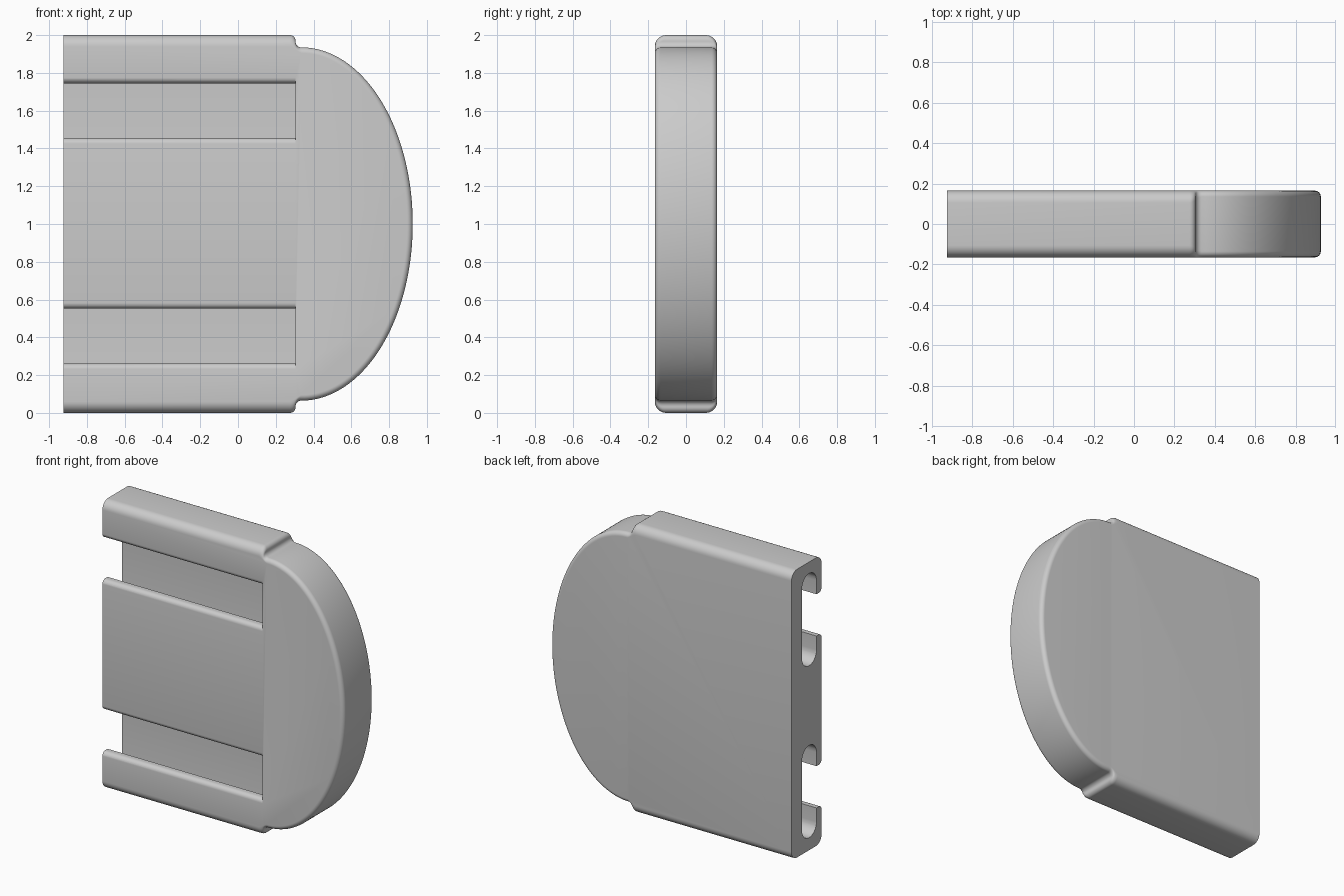
import bpy, bmesh
from math import sin, cos, pi, radians
from mathutils import Vector

cube = bpy.data.objects.get("Cube")
if cube:
    bpy.data.objects.remove(cube, do_unlink=True)

LEFT, STEP, TIP = -0.925, 0.305, 0.925   # x of open end, shoulder and nose
HALF = 0.165                             # half thickness
ROUND, NOSE_ROUND, FILLET = 0.06, 0.03, 0.03
NOSE_H = 0.935                           # half height of the nose

grey = bpy.data.materials.new("plain grey")
grey.use_nodes = True
colour = (0.6, 0.6, 0.6, 1)
grey.diffuse_color = colour
grey.node_tree.nodes["Principled BSDF"].inputs["Base Color"].default_value = colour


def make_object(name, bm):
    bmesh.ops.recalc_face_normals(bm, faces=bm.faces)
    mesh = bpy.data.meshes.new(name)
    bm.to_mesh(mesh)
    bm.free()
    mesh.materials.append(grey)
    obj = bpy.data.objects.new(name, mesh)
    bpy.context.collection.objects.link(obj)
    return obj


def loft(bm, rings):
    """Skin closed rings of equal length and cap both ends."""
    rows = [[bm.verts.new(p) for p in ring] for ring in rings]
    n = len(rows[0])
    for a, b in zip(rows, rows[1:]):
        for i in range(n):
            bm.faces.new((a[i], a[(i + 1) % n], b[(i + 1) % n], b[i]))
    bm.faces.new(rows[0])
    bm.faces.new(rows[-1])


# Upper outline: (outer point, inner point after edge rounding, rounding radius)
outline = [(Vector((LEFT, 1)), Vector((LEFT, 1 - ROUND)), ROUND)]
shoulder = []
for i in range(7):                       # convex shoulder corner
    a = pi / 2 * (1 - i / 6)
    shoulder.append(Vector((STEP - FILLET + FILLET * cos(a), 1 - FILLET + FILLET * sin(a))))
for i in range(7):                       # concave fillet into the nose
    a = pi + pi / 2 * i / 6
    shoulder.append(Vector((STEP + FILLET + FILLET * cos(a), NOSE_H + FILLET + FILLET * sin(a))))
start = Vector((STEP - FILLET, 1 - ROUND))
end = Vector((STEP + FILLET, NOSE_H - NOSE_ROUND))
for i, p in enumerate(shoulder):
    f = i / (len(shoulder) - 1)
    outline.append((p, start.lerp(end, f), ROUND + (NOSE_ROUND - ROUND) * f))

cx = STEP + FILLET                       # elliptical nose
ax = TIP - cx
for i in range(1, 49):
    a = pi / 2 * (1 - i / 48)
    p = Vector((cx + ax * cos(a), NOSE_H * sin(a)))
    normal = Vector((cos(a) / ax, sin(a) / NOSE_H)).normalized()
    outline.append((p, p - normal * NOSE_ROUND, NOSE_ROUND))


def mirrored(p):
    return Vector((p.x, -p.y))


outline += [(mirrored(p), mirrored(q), r) for p, q, r in outline[-2::-1]]

# Plate body with rounded front and back edges
rings = []
for side in (-1, 1):
    for k in range(9):
        a = pi / 2 * (k if side > 0 else 8 - k) / 8
        ring = []
        for p, q, r in outline:
            s = p.lerp(q, 1 - cos(a))
            ring.append((s.x, side * (HALF - r * (1 - sin(a))), s.y + 1))
        rings.append(ring)
bm = bmesh.new()
loft(bm, rings)
body = make_object("slotted_plate", bm)

# Undercut slot profile, half of it as (y, z)
LIP, CAVITY_R, OPEN, CAVITY = -0.11, 0.08, 0.145, 0.32
half = [(-0.3, OPEN + FILLET)]
for i in range(7):                       # rounded lip edge
    a = pi / 2 * i / 6
    half.append((-HALF + FILLET * (1 - cos(a)), OPEN + FILLET * (1 - sin(a))))
half.append((LIP, OPEN))
for i in range(17):                      # round cavity end
    a = pi * (1 - i / 16)
    half.append((LIP + CAVITY_R + CAVITY_R * cos(a), CAVITY - CAVITY_R + CAVITY_R * sin(a)))
profile = half + [(y, -z) for y, z in reversed(half)]

for name, z0 in (("upper_slot_cutter", 1.6), ("lower_slot_cutter", 0.407)):
    bm = bmesh.new()
    loft(bm, [[(x, y, z + z0) for y, z in profile] for x in (LEFT - 0.1, STEP)])
    cutter = make_object(name, bm)
    cutter.hide_render = True
    cutter.hide_set(True)
    mod = body.modifiers.new(name, "BOOLEAN")
    mod.operation, mod.solver, mod.object = "DIFFERENCE", "EXACT", cutter

# Apply the cuts, then remove the cutters
bpy.context.view_layer.update()
cut_mesh = bpy.data.meshes.new_from_object(body.evaluated_get(bpy.context.evaluated_depsgraph_get()))
cutters = [m.object for m in body.modifiers]
body.modifiers.clear()
body.data = cut_mesh
for cutter in cutters:
    bpy.data.objects.remove(cutter, do_unlink=True)

for obj in bpy.context.selected_objects:
    obj.select_set(False)
body.select_set(True)
bpy.context.view_layer.objects.active = body
bpy.ops.object.shade_smooth_by_angle(angle=radians(35))
